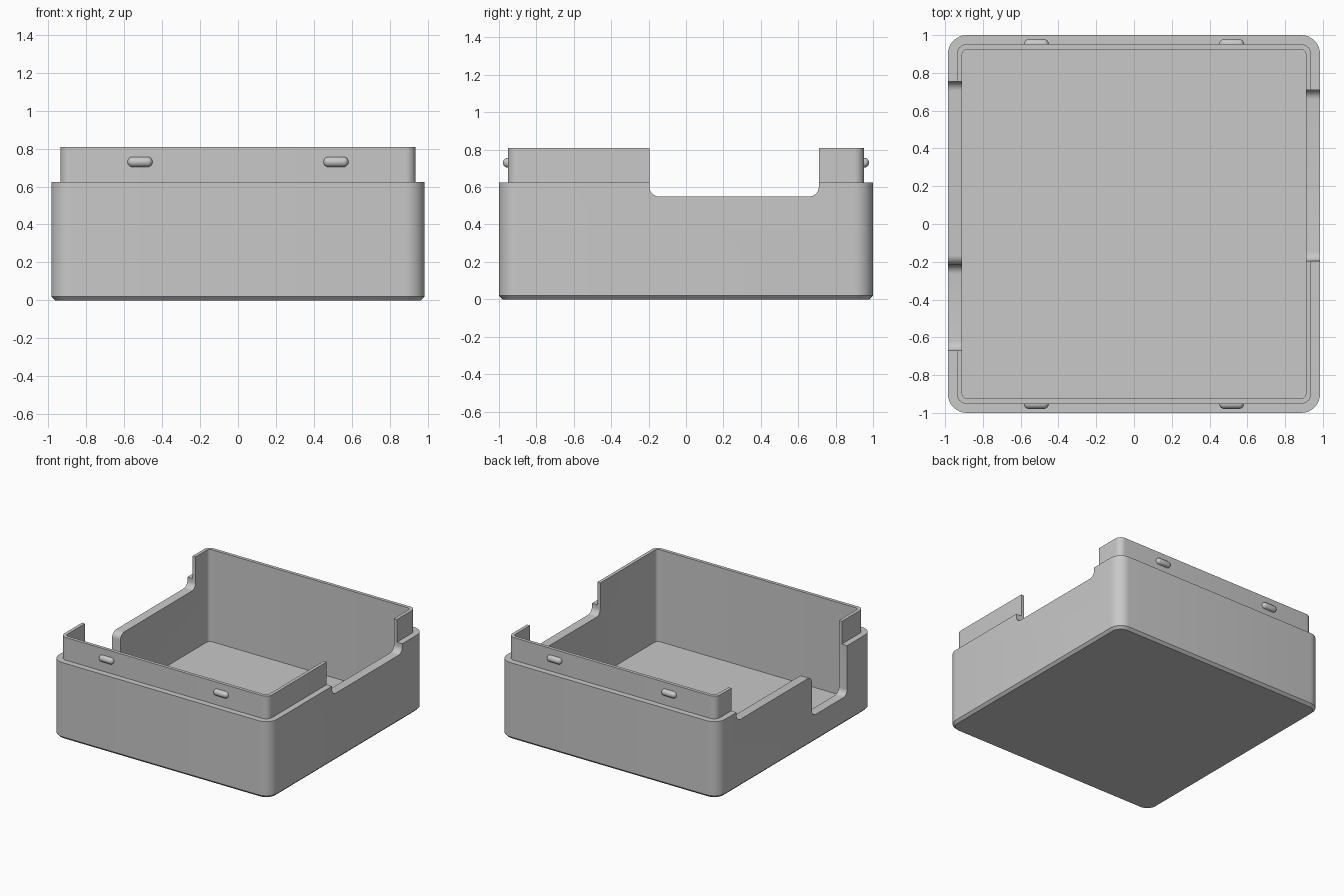
import bpy, bmesh, math
from mathutils import Vector, Matrix

cube = bpy.data.objects.get("Cube")
if cube:
    bpy.data.objects.remove(cube, do_unlink=True)

grey = bpy.data.materials.new("plain_grey")
grey.use_nodes = True
COLOR = (0.58, 0.58, 0.58, 1)
grey.diffuse_color = COLOR
grey.node_tree.nodes["Principled BSDF"].inputs["Base Color"].default_value = COLOR


def make_object(name, bm):
    bmesh.ops.recalc_face_normals(bm, faces=bm.faces)
    mesh = bpy.data.meshes.new(name)
    bm.to_mesh(mesh)
    bm.free()
    mesh.materials.append(grey)
    obj = bpy.data.objects.new(name, mesh)
    bpy.context.collection.objects.link(obj)
    return obj


def activate(obj):
    bpy.ops.object.select_all(action="DESELECT")
    obj.select_set(True)
    bpy.context.view_layer.objects.active = obj


def smooth(obj):
    activate(obj)
    bpy.ops.object.shade_smooth_by_angle(angle=math.radians(30))


def fillet(corners, steps=8):
    """Round each (u, v, radius) corner of a closed polygon."""
    points = []
    for i, (u, v, r) in enumerate(corners):
        p = Vector((u, v))
        if r == 0:
            points.append(p)
            continue
        to_prev = (Vector(corners[i - 1][:2]) - p).normalized()
        to_next = (Vector(corners[(i + 1) % len(corners)][:2]) - p).normalized()
        centre = p + r * (to_prev + to_next)
        for k in range(steps + 1):
            t = math.pi / 2 * k / steps
            points.append(centre - r * (math.cos(t) * to_next + math.sin(t) * to_prev))
    return points


# Tray body: stacked rounded rectangles, each (inset, height, corner radius)
HALF_X, HALF_Y = 0.985, 1.0
WALL, LIP, STEP_Z, TOP_Z, FLOOR_Z = 0.075, 0.048, 0.625, 0.81, 0.06
levels = [(0.02, 0, 0.08), (0, 0.02, 0.1), (0, STEP_Z, 0.1), (LIP, STEP_Z, 0.052),
          (LIP, TOP_Z, 0.052), (WALL, TOP_Z, 0.03), (WALL, FLOOR_Z, 0.03)]
bm = bmesh.new()
rings = []
for inset, z, r in levels:
    x, y = HALF_X - inset, HALF_Y - inset
    outline = fillet([(-x, -y, r), (x, -y, r), (x, y, r), (-x, y, r)])
    rings.append([bm.verts.new((p.x, p.y, z)) for p in outline])
for low, high in zip(rings, rings[1:]):
    n = len(low)
    for i in range(n):
        j = (i + 1) % n
        bm.faces.new((low[i], low[j], high[j], high[i]))
bm.faces.new(rings[0])
bm.faces.new(rings[-1])
tray = make_object("tray_body", bm)


def cut_wall(side, corners):
    """Cut a (y, z) profile through the wall on the given x side."""
    bm = bmesh.new()
    face = bm.faces.new([bm.verts.new((side * 0.8, p.x, p.y)) for p in fillet(corners)])
    extruded = bmesh.ops.extrude_face_region(bm, geom=[face])["geom"]
    moved = [g for g in extruded if isinstance(g, bmesh.types.BMVert)]
    bmesh.ops.translate(bm, verts=moved, vec=(side * 0.4, 0, 0))
    cutter = make_object("wall_cutter", bm)
    cutter.hide_render = True
    mod = tray.modifiers.new("opening", "BOOLEAN")
    mod.operation = "DIFFERENCE"
    mod.solver = "EXACT"
    mod.object = cutter
    activate(tray)
    bpy.ops.object.modifier_apply(modifier=mod.name)
    bpy.data.objects.remove(cutter, do_unlink=True)


# Single opening on one side, two-level opening on the other
R, SILL_Z, DEEP_Z = 0.05, 0.55, 0.22
cut_wall(1, [(-0.195, 1, 0), (-0.195, SILL_Z, R), (0.71, SILL_Z, R), (0.71, 1, 0)])
cut_wall(-1, [(-0.67, 1, 0), (-0.67, DEEP_Z, R), (-0.215, DEEP_Z, R),
              (-0.215, SILL_Z, R), (0.755, SILL_Z, R), (0.755, 1, 0)])
smooth(tray)

# Snap bumps: capsules half sunk in the front and back lip
for y_name, y_side in (("front", -1), ("back", 1)):
    for x_name, x_side in (("right", -1), ("left", 1)):
        bm = bmesh.new()
        bmesh.ops.create_uvsphere(bm, u_segments=20, v_segments=13, radius=0.027,
                                  matrix=Matrix.Rotation(math.pi / 2, 4, "Y"))
        for v in bm.verts:
            v.co.x += math.copysign(0.039, v.co.x)
        bump = make_object(f"{y_name}_{x_name}_snap_bump", bm)
        bump.location = (x_side * 0.517, y_side * (HALF_Y - LIP), 0.73)
        smooth(bump)
